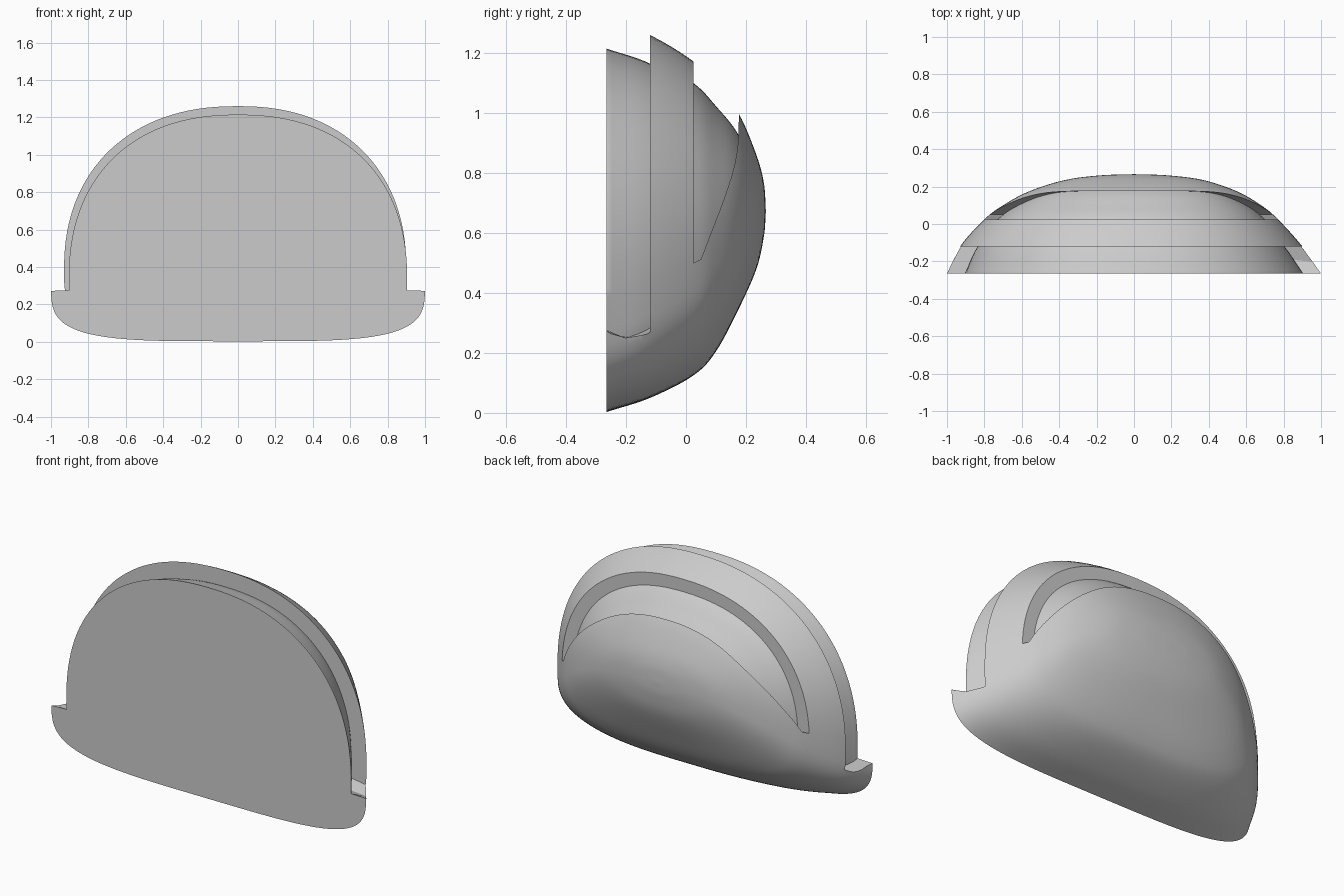
import bpy, bmesh
from math import sin, cos, pi

if "Cube" in bpy.data.objects:
    bpy.data.objects.remove(bpy.data.objects["Cube"])

# Body sections: y, left half width, right half width, z min, z max, z of widest point, lower squareness
SEC = [(-.265, 1.0, 1.0, .003, 1.31, .33, 4),
       (-.12, .93, .90, .05, 1.26, .38, 3.5),
       (.025, .80, .77, .125, 1.172, .45, 3),
       (.10, .70, .68, .205, 1.095, .50, 2.7),
       (.175, .56, .55, .345, 1.0, .57, 2.4),
       (.235, .37, .37, .48, .86, .64, 2.2),
       (.26, .18, .18, .59, .765, .67, 2.1),
       (.266, .01, .01, .665, .68, .673, 2)]


def spline(t):
    """Section at parameter t, by Catmull-Rom through the table."""
    i = min(int(t), len(SEC) - 2)
    u = t - i
    b, c = SEC[i], SEC[i + 1]
    a = SEC[i - 1] if i else [2 * p - q for p, q in zip(b, c)]
    d = SEC[i + 2] if i + 2 < len(SEC) else [2 * q - p for p, q in zip(b, c)]
    return [.5 * (2 * q + (r - p) * u + (2 * p - 5 * q + 4 * r - s) * u * u
                  + (3 * q - p - 3 * r + s) * u ** 3) for p, q, r, s in zip(a, b, c, d)]


def at_y(y):
    lo, hi = 0, len(SEC) - 1
    for _ in range(40):
        mid = (lo + hi) / 2
        if spline(mid)[0] < y:
            lo = mid
        else:
            hi = mid
    return spline(lo)


def point(s, a, offset=0):
    """Point of a section at angle a, moved outwards by offset."""
    y, wl, wr, z0, z1, zc, n = s
    c, d = cos(a), sin(a)
    e = 2 / (2.25 if d >= 0 else n)
    x = (wr if c > 0 else -wl) * abs(c) ** e
    z = zc + ((z1 - zc) if d >= 0 else -(zc - z0)) * abs(d) ** e
    return (x + offset * c, y, z + offset * d)


def loft(name, rings, closed):
    """Skin a list of rings; closed joins the last ring to itself with caps."""
    bm = bmesh.new()
    vs = [[bm.verts.new(p) for p in r] for r in rings]
    n = len(rings[0])
    for r, q in zip(vs, vs[1:]):
        for j in range(n):
            bm.faces.new((r[j], r[(j + 1) % n], q[(j + 1) % n], q[j]))
    bm.faces.new(vs[0])
    bm.faces.new(vs[-1])
    bmesh.ops.recalc_face_normals(bm, faces=bm.faces)
    me = bpy.data.meshes.new(name)
    bm.to_mesh(me)
    bm.free()
    ob = bpy.data.objects.new(name, me)
    bpy.context.collection.objects.link(ob)
    return ob


def groove(name, y0, back, start, inset, steps=10, arc=90):
    """Cutter swept around the dome: floor follows the body, inset from its surface."""
    rings = []
    for k in range(arc + 1):
        f = k / arc
        y1 = back(sin(pi * f))
        floor, outer = [], []
        for i in range(steps + 1):
            y = y0 + (y1 - y0) * i / steps
            a0 = start(y)
            a = a0 + (pi - 2 * a0) * f
            s = at_y(max(y, -.265))
            s[0] = y
            floor.append(point(s, a, -inset))
            outer.append(point(s, a, .3))
        rings.append(floor + outer[::-1])
    ob = loft(name, rings, True)
    ob.hide_render = True
    return ob


# Domed body with flat front
N = 128
steps = 6 * (len(SEC) - 1)
body = loft("domed_body", [[point(spline(i / 6), 2 * pi * j / N) for j in range(N)]
                           for i in range(steps + 1)], True)

# Front rebate and the tapering rear groove
cutters = [
    groove("front_rebate_cutter", -.30, lambda s: -.12,
           lambda y: -.03 - .12 * min(1, max(0, (y + .265) / .08)), .095),
    groove("rear_groove_cutter", .025,
           lambda s: .05 + .126 * (1 - (1 - s) ** 3),
           lambda y: .05, .072)]

bpy.context.view_layer.objects.active = body
body.select_set(True)
for c in cutters:
    m = body.modifiers.new(c.name, 'BOOLEAN')
    m.operation = 'DIFFERENCE'
    m.solver = 'EXACT'
    m.object = c
    bpy.ops.object.modifier_apply(modifier=m.name)
for c in cutters:
    bpy.data.objects.remove(c)
bpy.ops.object.shade_smooth_by_angle(angle=.55)
